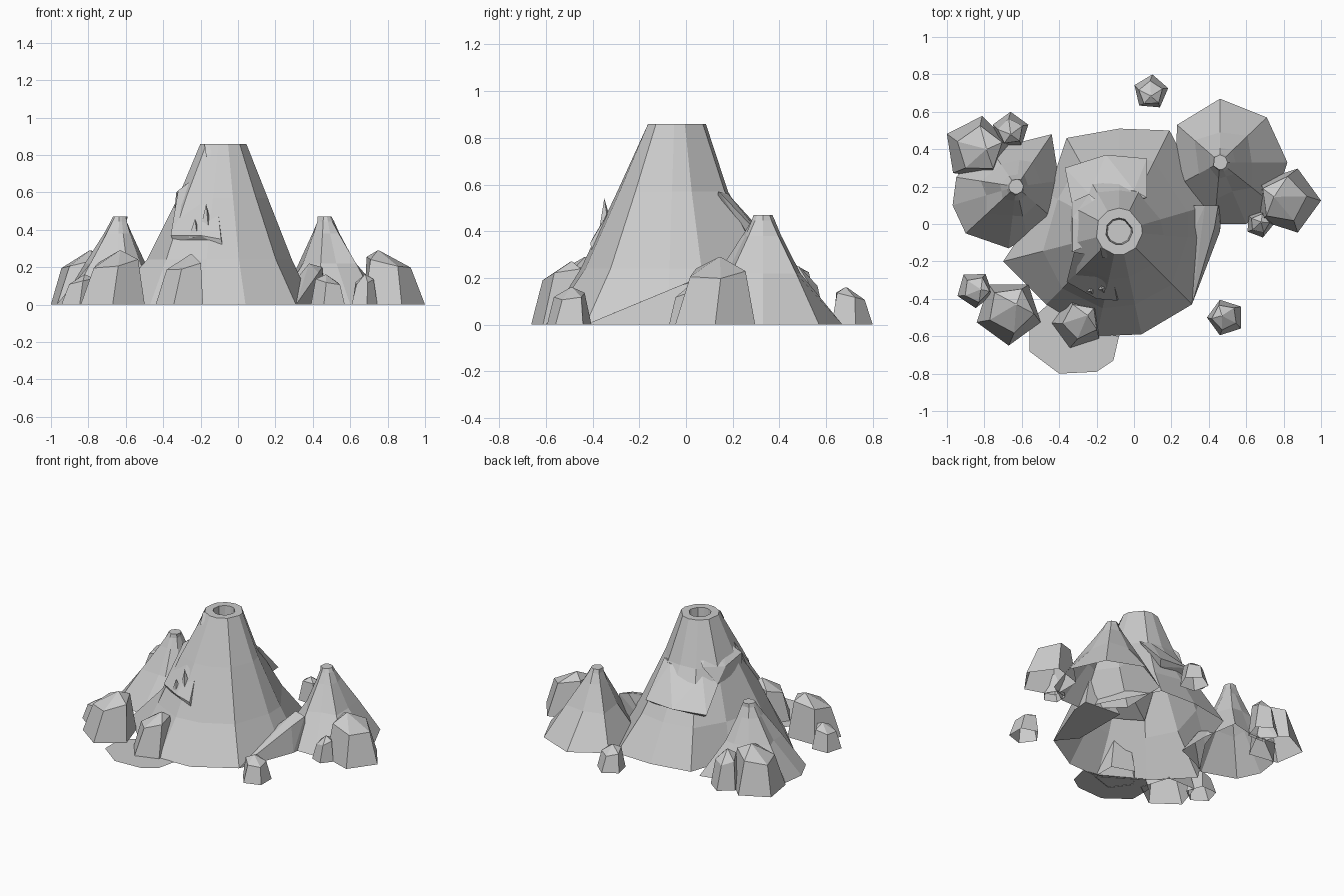
import bpy, bmesh
from math import cos, sin, radians, hypot

if "Cube" in bpy.data.objects:
    bpy.data.objects.remove(bpy.data.objects["Cube"])


def finish(name, bm):
    bmesh.ops.recalc_face_normals(bm, faces=bm.faces)
    me = bpy.data.meshes.new(name)
    bm.to_mesh(me)
    bm.free()
    ob = bpy.data.objects.new(name, me)
    bpy.context.collection.objects.link(ob)
    return ob


def loft(name, rings, cap=True):
    """Skin rings of equal length, open at the bottom."""
    bm = bmesh.new()
    vs = [[bm.verts.new(p) for p in r] for r in rings]
    n = len(vs[0])
    for a, b in zip(vs, vs[1:]):
        for i in range(n):
            j = (i + 1) % n
            bm.faces.new((a[i], a[j], b[j], b[i]))
    if cap:
        bm.faces.new(vs[-1])
    return finish(name, bm)


def hull(name, pts):
    bm = bmesh.new()
    for p in pts:
        bm.verts.new(p)
    bmesh.ops.convex_hull(bm, input=bm.verts)
    bmesh.ops.delete(bm, geom=[v for v in bm.verts if not v.link_faces], context='VERTS')
    return finish(name, bm)


def circle(cx, cy, z, r, n, ang):
    return [(cx + r * cos(radians(ang + 360 * i / n)),
             cy + r * sin(radians(ang + 360 * i / n)), z) for i in range(n)]


# Main volcano: base offset x, y, then radius of lower and middle rings
CX, CY = -0.08, -0.04
spokes = [(.12, -.55, .40, .25), (.39, -.39, .40, .25), (.48, -.04, .37, .24),
          (.48, .14, .38, .23), (.27, .54, .42, .23), (0, .55, .41, .22),
          (-.28, .50, .43, .24), (-.38, .20, .37, .25), (-.62, -.16, .42, .25),
          (-.39, -.39, .43, .28), (-.12, -.56, .42, .26)]


def ring(radii, z):
    out = []
    for (x, y, *_), r in zip(spokes, radii):
        k = r / hypot(x, y)
        out.append((CX + x * k, CY + y * k, z))
    return out


n = len(spokes)
loft("volcano_cone", [
    [(CX + s[0], CY + s[1], 0) for s in spokes],
    ring([s[2] for s in spokes], .24),
    ring([s[3] for s in spokes], .57),
    ring([.125] * n, .86),
    ring([.072] * n, .86),
    ring([.065] * n, .76)])

# Rock ledges standing proud of the main slope
hull("front_ledge", [(-.20, -.17, .70), (-.32, -.15, .61), (-.33, -.2, .50),
                     (-.36, -.31, .37), (-.20, -.40, .37), (-.09, -.41, .35),
                     (-.08, -.40, .30), (-.34, -.30, .33), (-.12, -.25, .62),
                     (-.15, -.2, .4)])
hull("left_ledge", [(-.22, -.1, .69), (-.33, -.15, .60), (-.33, .03, .57),
                    (-.24, .16, .59), (-.33, .12, .48), (-.34, -.02, .48),
                    (-.34, -.14, .50), (-.2, 0, .5), (-.18, 0, .7), (-.14, .08, .68)])
hull("back_ledge", [(-.33, .1, .49), (-.24, .16, .53), (0, .18, .56), (.07, .14, .57),
                    (.07, .35, .35), (-.37, .3, .34), (-.15, .37, .35),
                    (.04, .31, .32), (-.34, .27, .31), (-.1, .1, .4)])
hull("side_buttress", [(.31, -.43, 0), (.46, -.04, 0), (.47, .08, 0), (.38, .1, .22),
                       (.45, .1, .2), (.43, -.02, .17), (.2, .1, 0), (.2, -.3, 0)])
hull("rim_block", [(-.18, -.13, .86), (-.09, -.15, .86), (-.17, -.18, .79),
                   (-.09, -.185, .79), (-.13, -.1, .8)])

# Small spikes on the front ledge
for i, (x, y, z, h) in enumerate([(-.17, -.34, .40, .14), (-.23, -.35, .36, .1)]):
    hull(f"ledge_spike_{i + 1}", circle(x, y, z, .035, 4, 20) + [(x, y - .01, z + h)])


# Side cones, with ridges alternating around the slope
def side_cone(name, cx, cy, base):
    rings = []
    for k, ridge, z in ((1, 0, 0), (.53, .06, .22), (.25, .02, .38), (.15, 0, .445)):
        rings.append([(cx + (x - cx) * (k + ridge * (-1) ** i),
                       cy + (y - cy) * (k + ridge * (-1) ** i), z)
                      for i, (x, y) in enumerate(base)])
    top = []
    for x, y in base:
        d = hypot(x - cx, y - cy)
        top.append((cx + (x - cx) * .04 / d, cy + (y - cy) * .04 / d, .47))
    loft(name, rings + [top])


side_cone("right_cone", .46, .33, [(.23, .53), (.46, .67), (.71, .57), (.82, .33),
                                   (.75, .1), (.6, .0), (.43, .0), (.22, .2)])
side_cone("left_cone", -.63, .2, [(-.95, .25), (-.97, .1), (-.9, -.05), (-.67, -.13),
                                  (-.57, -.07), (-.4, .0), (-.4, .23), (-.44, .48),
                                  (-.6, .44), (-.8, .45)])


# Boulders: x, y, radius, angle, height, apex shift (the shoulder tilts towards it)
boulders = [(-.84, .40, .18, 153, .29, .05, 0), (-.66, .50, .10, 90, .25, 0, -.02),
            (.82, .125, .18, 0, .29, -.07, .02), (.67, .0, .075, 285, .16, .01, .01),
            (-.67, -.47, .18, 270, .29, .04, .04), (-.85, -.35, .10, 200, .16, .03, 0),
            (.49, -.50, .10, 180, .16, -.02, .01), (.09, .705, .095, 85, .16, 0, -.02),
            (-.30, -.53, .14, 36, .27, .05, .04)]
for i, (x, y, r, a, h, dx, dy) in enumerate(boulders):
    d = hypot(dx, dy)
    shoulder = [(px, py, h * (.76 + .15 * ((px - x) * dx + (py - y) * dy) / (d * r)))
                for px, py, _ in circle(x + dx * .3, y + dy * .3, 0, r * .7, 5, a + 8)]
    loft(f"boulder_{i + 1}", [circle(x, y, 0, r, 5, a), shoulder,
                              circle(x + dx, y + dy, h, .004, 5, a)])

# Flat pool at the foot of the front slope
bm = bmesh.new()
bm.faces.new([bm.verts.new((x, y, .003)) for x, y in [
    (-.46, -.43), (-.56, -.52), (-.56, -.68), (-.40, -.80), (-.20, -.79),
    (-.11, -.73), (-.08, -.6), (-.2, -.58)]])
finish("lava_pool", bm)
